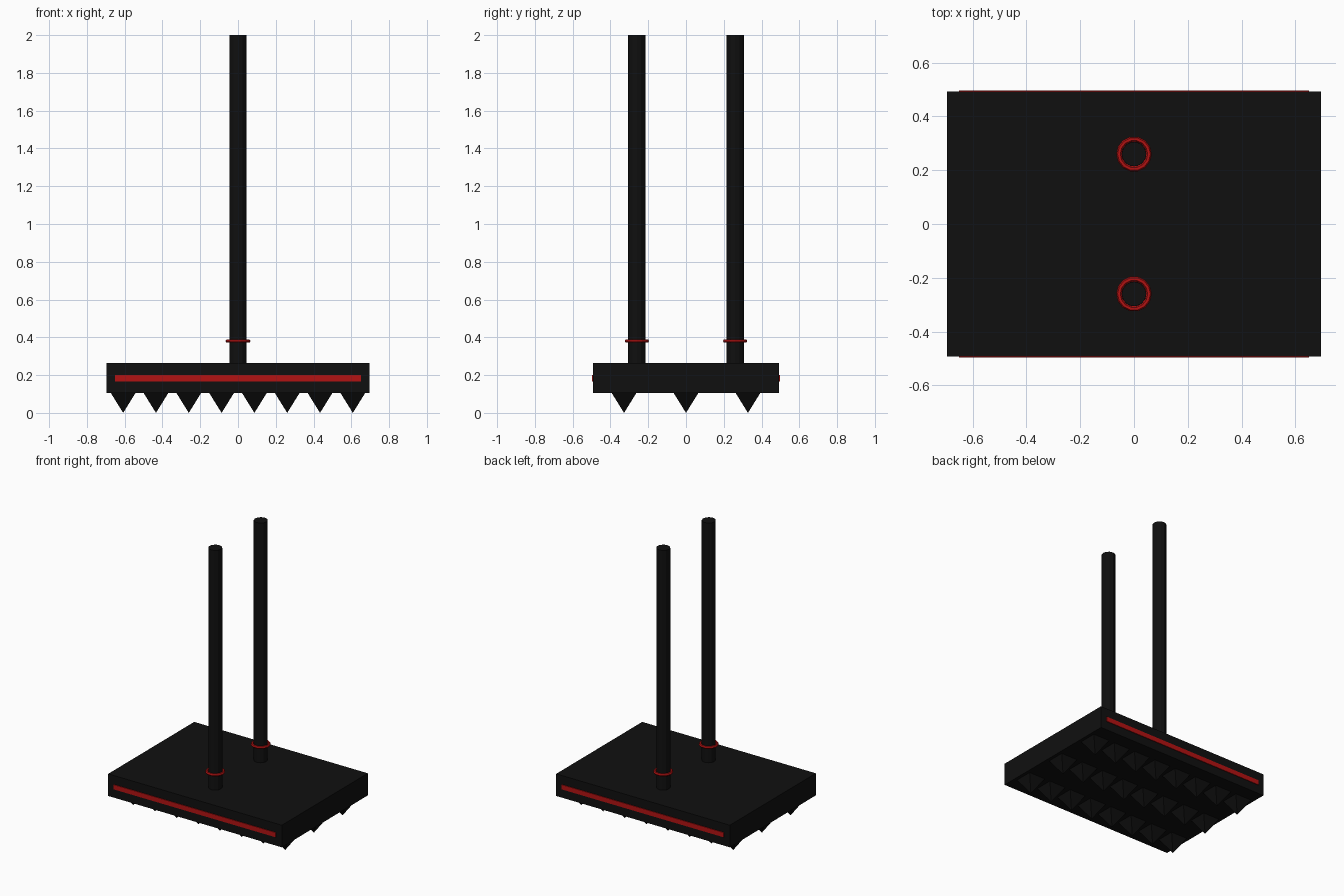
import bpy
import math

if "Cube" in bpy.data.objects:
    bpy.data.objects.remove(bpy.data.objects["Cube"])


def material(name, color):
    m = bpy.data.materials.new(name)
    m.diffuse_color = color
    m.use_nodes = True
    m.node_tree.nodes["Principled BSDF"].inputs["Base Color"].default_value = m.diffuse_color
    return m


black = material("black", (0.005, 0.005, 0.005, 1))
red = material("red", (0.45, 0.006, 0.006, 1))


def finish(name, mat):
    ob = bpy.context.object
    ob.name = name
    ob.data.materials.append(mat)
    return ob


def box(name, loc, size, mat):
    bpy.ops.mesh.primitive_cube_add(size=1, location=loc)
    ob = finish(name, mat)
    ob.scale = size
    bpy.ops.object.transform_apply(location=False, rotation=False, scale=True)


# Base plate
box("plate", (0, 0, 0.185), (1.39, 0.984, 0.16), black)

for side, label in ((-1, "front"), (1, "back")):
    # Red trim strip along the long edge
    box(label + "_strip", (0, side * 0.488, 0.184), (1.30, 0.018, 0.034), red)

    # Upright pole
    bpy.ops.mesh.primitive_cylinder_add(vertices=12, radius=0.046, depth=1.75,
                                        location=(0, side * 0.26, 1.125))
    finish(label + "_pole", black)

    # Red collar ring around the pole
    bpy.ops.mesh.primitive_torus_add(major_segments=14, minor_segments=6,
                                     major_radius=0.056, minor_radius=0.010,
                                     location=(0, side * 0.26, 0.38))
    finish(label + "_collar", red)

# Square pyramid spikes, three rows of eight under the plate
half = 0.067
for row in range(3):
    for col in range(8):
        x = -0.608 + col * 0.1737
        y = (row - 1) * 0.328
        bpy.ops.mesh.primitive_cone_add(vertices=4, radius1=half * math.sqrt(2), radius2=0,
                                        depth=0.108, location=(x, y, 0.054),
                                        rotation=(math.pi, 0, math.pi / 4))
        finish(f"spike_{row + 1}_{col + 1}", black)
